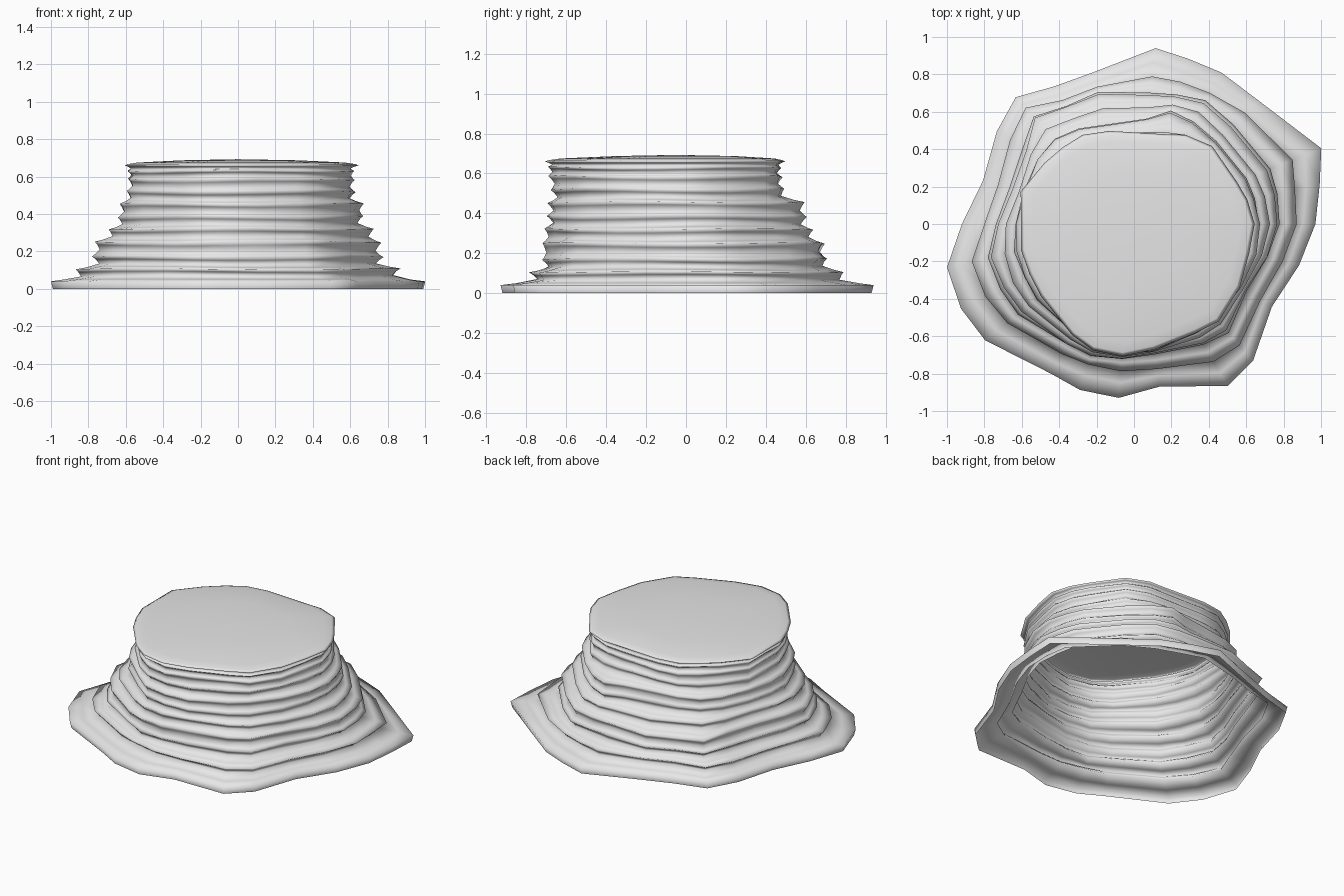
import bpy, bmesh, math, random

if "Cube" in bpy.data.objects:
    bpy.data.objects.remove(bpy.data.objects["Cube"])

random.seed(4)

# Bearings of the outline corners, then radii at a few heights
ANGLES = [0, 12, 22, 45, 60, 72, 83, 105, 120, 133, 146, 164,
          180, 193, 206, 218, 241, 252, 265, 279, 300, 311, 329, 346]
BASE = [.97, 1.015, 1.08, .937, .935, .93, .947, .84, .85, .927, .885, .84,
        .92, 1.026, 1.03, 1.01, .915, .933, .933, .88, 1.0, .97, .86, .91]
LOW = [.87, .88, .915, .84, .81, .80, .795, .76, .765, .85, .80, .757,
       .80, .89, .885, .86, .795, .79, .79, .785, .85, .86, .79, .82]
MIDDLE = [.77, .77, .775, .735, .75, .71, .69, .72, .73, .78, .70, .68,
          .73, .78, .78, .77, .73, .74, .715, .70, .73, .75, .69, .73]
HIGH = [.67, .655, .64, .62, .63, .63, .56, .55, .58, .62, .62, .61,
        .63, .65, .65, .65, .67, .70, .70, .69, .67, .67, .66, .67]
RIM = [.645, .62, .595, .59, .55, .505, .49, .515, .55, .56, .58, .63,
       .605, .62, .62, .63, .68, .71, .71, .68, .67, .69, .66, .635]
KEYS = [(0.04, BASE), (0.105, LOW), (0.18, MIDDLE), (0.25, MIDDLE),
        (0.39, HIGH), (0.455, HIGH), (0.54, RIM), (0.66, RIM)]
N = len(ANGLES)


def mix(a, b, t):
    return [p + (q - p) * t for p, q in zip(a, b)]


def outline(z):
    """Radii at height z, blended between the key outlines."""
    for (z0, a), (z1, b) in zip(KEYS, KEYS[1:]):
        if z <= z1:
            return mix(a, b, max(0, (z - z0) / (z1 - z0)))
    return RIM


# Rock layers: rounded shoulder, notch, then the next overhanging crest
crests = [0.04, 0.105, 0.17, 0.25, 0.32, 0.385, 0.455, 0.52, 0.585, 0.63, 0.66]
layers = [(0.0, [r * 0.99 for r in BASE])]
for i, z in enumerate(crests):
    size = 0.97 if 0.5 < z < 0.65 else 1.0
    wobble = 0.01 if 0.11 < z < 0.65 else 0.0
    crest = [r * size * (1 + random.uniform(-wobble, wobble)) for r in outline(z)]
    if i:
        gap = z - crests[i - 1]
        below = layers[-1][1]
        notch = [min(r * random.uniform(0.945, 0.975), b * 0.97)
                 for r, b in zip(crest, below)]
        layers.append((z - gap * 0.84, mix(below, notch, 0.45)))
        layers.append((z - gap * 0.55, notch))
        layers.append((z - gap * 0.22, mix(notch, crest, 0.5)))
    layers.append((z, crest))

# Rounded rim and gently domed top
for z, s in ((0.667, 0.97), (0.675, 0.89), (0.687, 0.5)):
    layers.append((z, [r * s for r in RIM]))

# Each layer ripples very slightly up and down around the stone
bm = bmesh.new()
rings = []
for i, (z, radii) in enumerate(layers):
    ripple = 0.004 if 0.06 < z < 0.64 else 0.0
    ring = []
    for deg, r in zip(ANGLES, radii):
        a = math.radians(deg)
        dz = ripple * math.sin(3 * a + z * 20)
        ring.append(bm.verts.new((r * math.cos(a), r * math.sin(a), z + dz)))
    rings.append(ring)
for lower, upper in zip(rings, rings[1:]):
    for j in range(N):
        k = (j + 1) % N
        bm.faces.new((lower[j], lower[k], upper[k], upper[j]))
centre = bm.verts.new((0, -0.05, 0.693))
for j in range(N):
    bm.faces.new((rings[-1][j], rings[-1][(j + 1) % N], centre))
for f in bm.faces:
    f.smooth = True

mesh = bpy.data.meshes.new("layered_rock")
bm.to_mesh(mesh)
bm.free()
rock = bpy.data.objects.new("layered_rock", mesh)
bpy.context.collection.objects.link(rock)

# Plain pale stone
stone = bpy.data.materials.new("pale_grey_stone")
stone.diffuse_color = (0.8, 0.8, 0.8, 1)
stone.use_nodes = True
stone.node_tree.nodes["Principled BSDF"].inputs["Base Color"].default_value = stone.diffuse_color
mesh.materials.append(stone)
